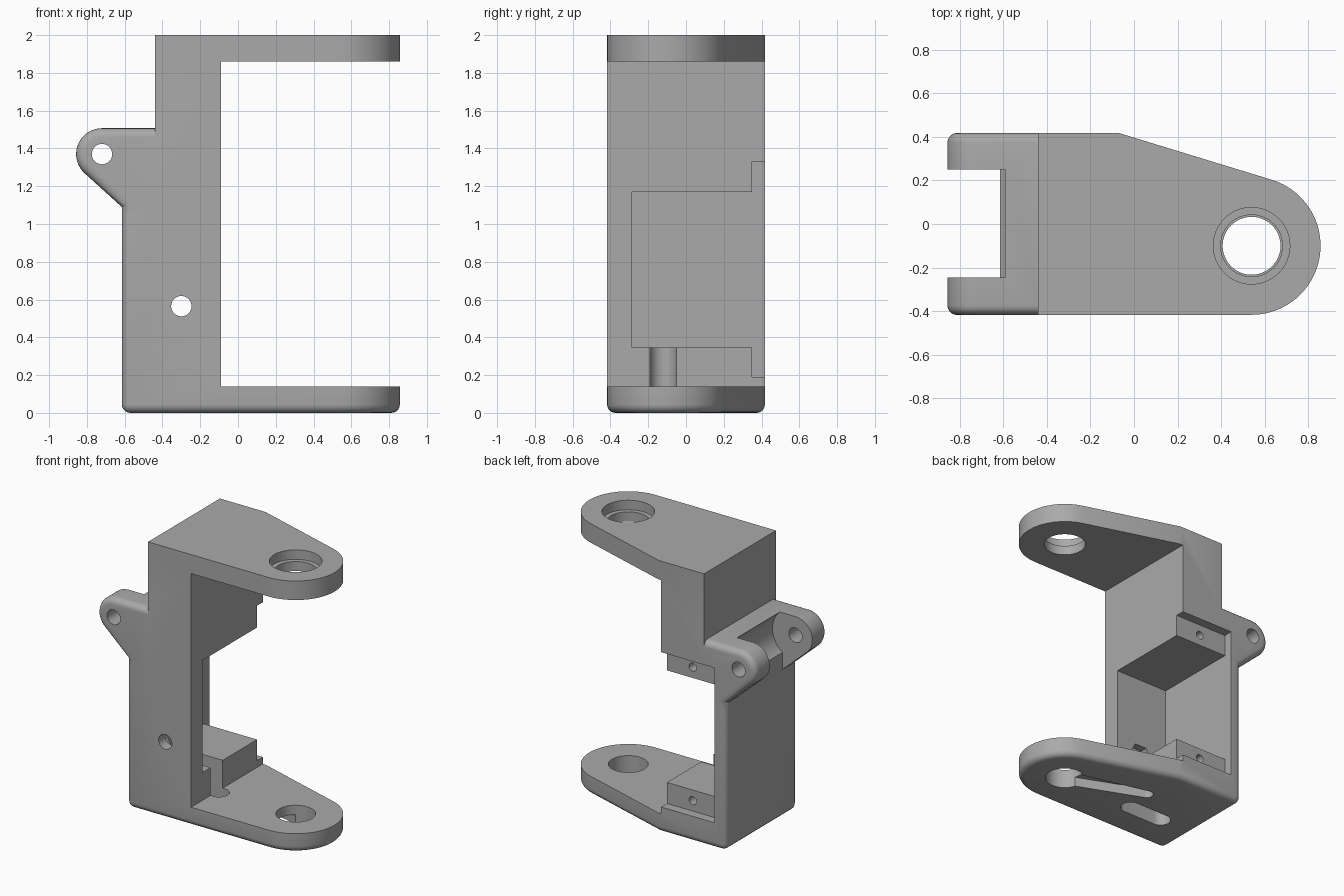
import bpy, bmesh, math
from mathutils import Vector

if "Cube" in bpy.data.objects:
    bpy.data.objects.remove(bpy.data.objects["Cube"], do_unlink=True)

grey = bpy.data.materials.new("plain grey")
grey.use_nodes = True
grey.diffuse_color = (0.4, 0.4, 0.4, 1)
grey.node_tree.nodes["Principled BSDF"].inputs["Base Color"].default_value = (0.4, 0.4, 0.4, 1)


def arc(cx, cy, r, a0, a1, n):
    """Points on an arc, angles in degrees."""
    step = (a1 - a0) / n
    return [(cx + r * math.cos(math.radians(a0 + step * i)),
             cy + r * math.sin(math.radians(a0 + step * i))) for i in range(n + 1)]


def circle(cx, cy, r, n=48):
    return arc(cx, cy, r, 0, 360, n)[:-1]


def rect(x0, y0, x1, y1):
    return [(x0, y0), (x1, y0), (x1, y1), (x0, y1)]


def prism(name, pts, axis, lo, hi, rounded=None, radius=0.045):
    """Extrude a 2D outline along z or y; round the edges picked by a rule."""
    bm = bmesh.new()
    place = (lambda p, h: (p[0], p[1], h)) if axis == "z" else (lambda p, h: (p[0], h, p[1]))
    face = bm.faces.new([bm.verts.new(place(p, lo)) for p in pts])
    top = bmesh.ops.extrude_face_region(bm, geom=[face])["geom"]
    move = Vector(place((0, 0), hi - lo))
    bmesh.ops.translate(bm, vec=move, verts=[g for g in top if isinstance(g, bmesh.types.BMVert)])
    bmesh.ops.recalc_face_normals(bm, faces=bm.faces)
    if rounded:
        edges = [e for e in bm.edges if rounded(e.verts[0].co, e.verts[1].co)]
        bmesh.ops.bevel(bm, geom=edges, offset=radius, segments=5, profile=0.5, affect="EDGES")
        bmesh.ops.recalc_face_normals(bm, faces=bm.faces)
    mesh = bpy.data.meshes.new(name)
    bm.to_mesh(mesh)
    bm.free()
    mesh.materials.append(grey)
    obj = bpy.data.objects.new(name, mesh)
    bpy.context.collection.objects.link(obj)
    return obj


W = 0.418                       # half depth of the bracket
PX, PY, PR = 0.54, -0.10, 0.317  # arm pivot and end radius
HX, HZ, HR = -0.72, 1.37, 0.137  # hinge pivot and lug radius


def plan(left):
    """Plan outline: square back end, tapered and rounded arm end."""
    px, py = -0.07 - PX, W - PY
    tangent = math.degrees(math.atan2(py, px) - math.acos(PR / math.hypot(px, py)))
    return [(left, -W)] + arc(PX, PY, PR, -90, tangent, 32) + [(-0.07, W), (left, W)]


# Lower body with rounded underside and rounded outer corners
def base_edges(a, b):
    return (a.z < 1e-4 and b.z < 1e-4) or (a.x < -0.6 and b.x < -0.6 and abs(a.z - b.z) > 0.5)


body = prism("servo_bracket", plan(-0.615), "z", 0, 1.05, base_edges)

# Upper column with the top arm
column = prism("column", plan(-0.44), "z", 1.0, 2)

# Hinge lug, rounded along its outer outline
d = Vector((-0.615 - HX, 1.09 - HZ))
low = math.degrees(math.atan2(d.y, d.x) - math.acos(HR / d.length)) % 360
lug_pts = [(-0.44, HZ + HR)] + arc(HX, HZ, HR, 90, low, 20) + [(-0.615, 1.09), (-0.615, 1.05), (-0.44, 1.05)]


def lug_edges(a, b):
    inner = (a.x > -0.5 and b.x > -0.5) or (a.z < 1.06 and b.z < 1.06)
    return abs(a.y - b.y) < 1e-4 and not inner


lug = prism("hinge_lug", lug_pts, "y", -W, W, lug_edges)

# Cutters
horn_end = (-0.04, 0.09)
ang = math.degrees(math.atan2(horn_end[1] - PY, horn_end[0] - PX))
cutters = [
    prism("arm_gap", rect(-0.09, 0.14, 1.2, 1.86), "y", -1, 1),
    prism("servo_pocket", rect(-0.525, 0.345, 0.0, 1.17), "y", -0.285, 0.7),
    prism("flange_recess", rect(-0.525, 0.19, 0.0, 1.33), "y", 0.35, 0.75),
    prism("cable_slot", arc(-0.07, -0.12, 0.07, -90, 90, 16) + arc(-0.34, -0.12, 0.07, 90, 270, 16),
          "z", -0.1, 0.4),
    prism("lower_arm_hole", circle(PX, PY, 0.133), "z", -0.1, 0.5),
    prism("upper_arm_hole", circle(PX, PY, 0.142), "z", 1.5, 2.1),
    prism("bearing_seat", circle(PX, PY, 0.176), "z", 1.93, 2.1),
    prism("horn_recess", arc(PX, PY, 0.085, ang + 90, ang + 270, 16)
          + arc(*horn_end, 0.045, ang - 90, ang + 90, 12), "z", -0.1, 0.07),
    prism("lug_gap", circle(HX, HZ, 0.187), "y", -0.245, 0.25),
    prism("lug_gap_front", rect(-1, 1.0, -0.615, 1.7), "y", -0.245, 0.25),
    prism("hinge_hole", circle(HX, HZ, 0.054, 32), "y", -1, 1),
    prism("front_screw_hole", circle(-0.30, 0.565, 0.054, 32), "y", -1, 0),
    prism("nut_trap", circle(-0.30, 0.565, 0.095, 6), "y", -0.34, 0),
    prism("flange_screw_hole_low", circle(-0.30, 0.267, 0.03, 24), "y", 0.1, 0.6),
    prism("flange_screw_hole_high", circle(-0.30, 1.25, 0.03, 24), "y", 0.1, 0.6),
]

# Join the solids, then cut the openings
bpy.context.view_layer.objects.active = body
for tool in [column, lug] + cutters:
    mod = body.modifiers.new(tool.name, "BOOLEAN")
    mod.operation = "DIFFERENCE" if tool in cutters else "UNION"
    mod.solver = "EXACT"
    mod.object = tool
    bpy.ops.object.modifier_apply(modifier=mod.name)
for tool in [column, lug] + cutters:
    bpy.data.objects.remove(tool, do_unlink=True)

bpy.ops.object.select_all(action="DESELECT")
body.select_set(True)
bpy.ops.object.shade_smooth_by_angle(angle=math.radians(30))
